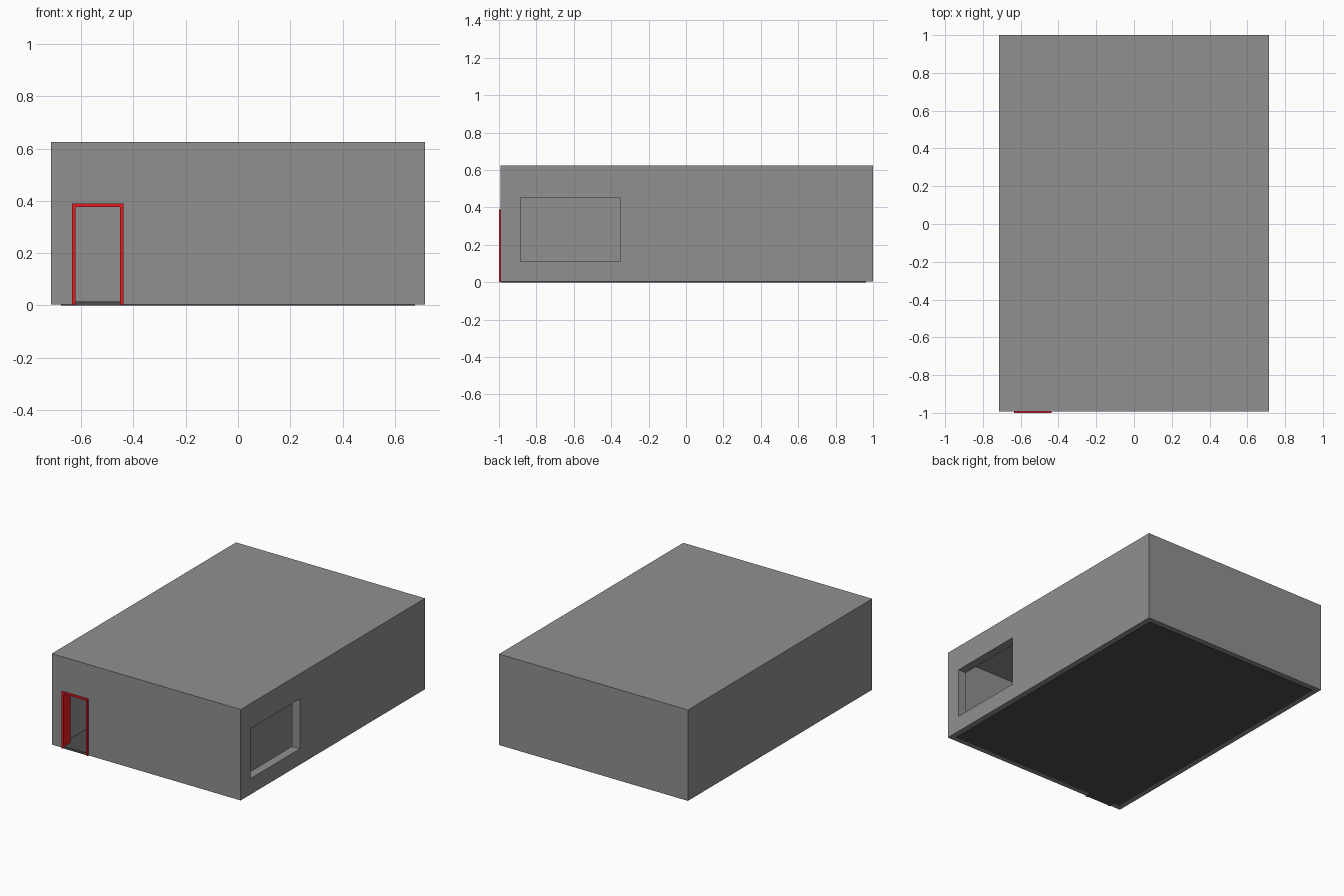
import bpy, bmesh

if "Cube" in bpy.data.objects:
    bpy.data.objects.remove(bpy.data.objects["Cube"])


def prism(name, outline, y0, y1):
    """Extrude an (x, z) outline from y0 to y1."""
    bm = bmesh.new()
    face = bm.faces.new([bm.verts.new((x, y0, z)) for x, z in outline])
    ext = bmesh.ops.extrude_face_region(bm, geom=[face])
    verts = [g for g in ext["geom"] if isinstance(g, bmesh.types.BMVert)]
    bmesh.ops.translate(bm, verts=verts, vec=(0, y1 - y0, 0))
    # the source face stays in place as the front cap
    bmesh.ops.recalc_face_normals(bm, faces=bm.faces)
    mesh = bpy.data.meshes.new(name)
    bm.to_mesh(mesh)
    bm.free()
    obj = bpy.data.objects.new(name, mesh)
    bpy.context.collection.objects.link(obj)
    return obj


def box(name, x, y, z):
    outline = [(x[0], z[0]), (x[1], z[0]), (x[1], z[1]), (x[0], z[1])]
    return prism(name, outline, *y)


def cut(target, cutter):
    mod = target.modifiers.new("cut", "BOOLEAN")
    mod.operation = "DIFFERENCE"
    mod.solver = "EXACT"
    mod.object = cutter
    bpy.context.view_layer.objects.active = target
    bpy.ops.object.modifier_apply(modifier=mod.name)
    bpy.data.objects.remove(cutter)


def material(name, color):
    mat = bpy.data.materials.new(name)
    mat.diffuse_color = color
    mat.use_nodes = True
    mat.node_tree.nodes["Principled BSDF"].inputs["Base Color"].default_value = mat.diffuse_color
    return mat


W, F, B, H, T = 0.715, -0.992, 1.0, 0.625, 0.06   # half width, front, back, height, wall
DL, DR, DH = -0.635, -0.438, 0.39                 # door opening

# Walls and roof as one hollow shell with a door and a window opening
shell = box("walls_and_roof", (-W, W), (F, B), (0.003, H))
cut(shell, box("room_cutter", (-W + T, W - T), (F + T, B - T), (-0.1, H - T)))
cut(shell, box("door_cutter", (DL, DR), (F - 0.1, F + T + 0.05), (-0.1, DH)))
cut(shell, box("window_cutter", (W - T - 0.05, W + 0.1), (-0.885, -0.352), (0.112, 0.454)))
shell.data.materials.append(material("mid_grey", (0.28, 0.28, 0.28, 1)))

# Floor slab set into the walls, with a threshold in the doorway
dark = material("dark_grey", (0.075, 0.075, 0.075, 1))
floor = box("floor", (-0.677, 0.677), (F + 0.037, B - 0.037), (0.0, 0.015))
sill = box("door_threshold", (DL, DR), (F, F + 0.037), (0.0, 0.015))
for part in (floor, sill):
    part.data.materials.append(dark)

# Red door frame lining the opening
t = 0.013
frame = prism("door_frame", [(DL, 0.002), (DL + t, 0.002), (DL + t, DH - t), (DR - t, DH - t),
                             (DR - t, 0.002), (DR, 0.002), (DR, DH), (DL, DH)], -1.0, F + T + 0.008)
frame.data.materials.append(material("red", (0.8, 0.01, 0.015, 1)))
